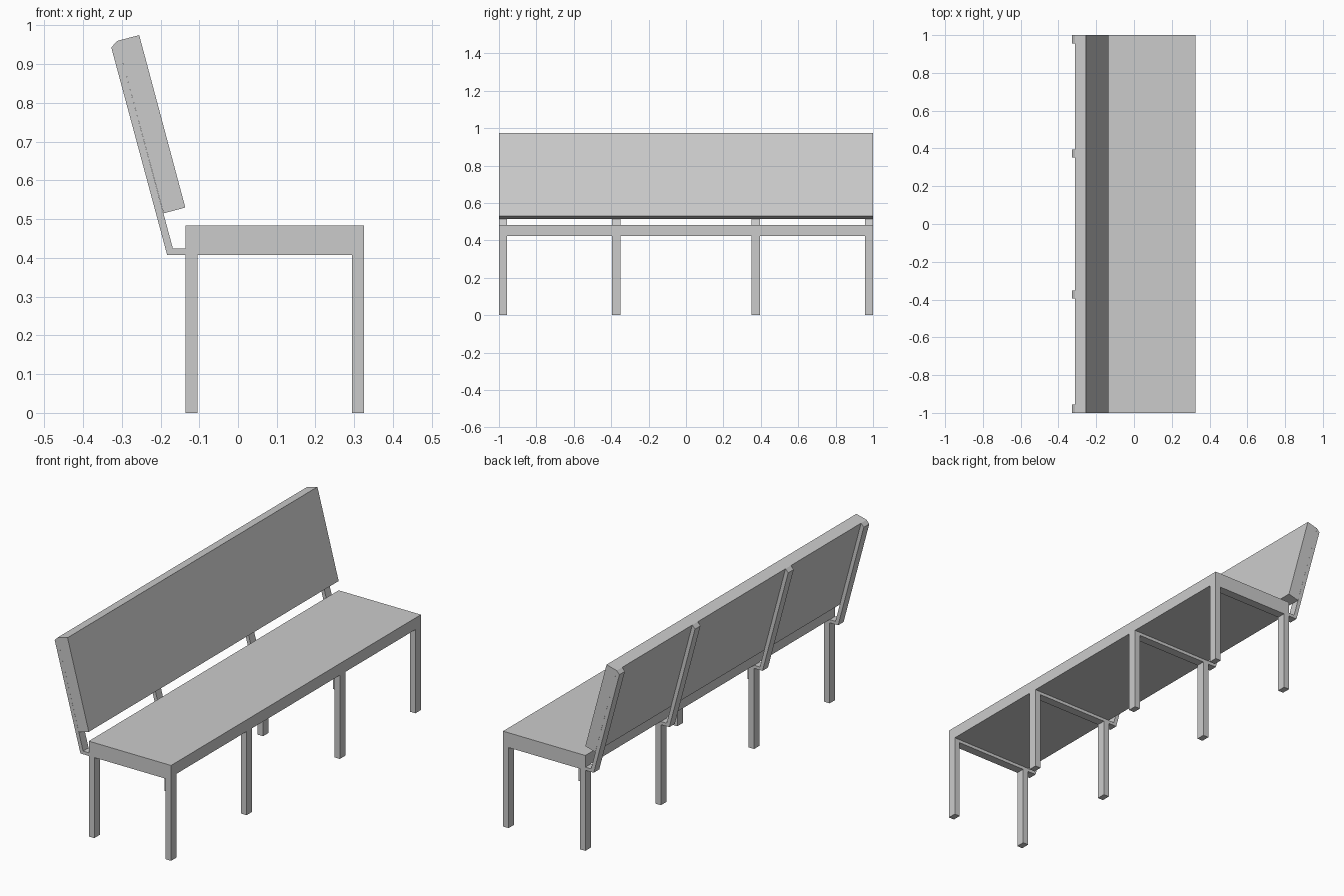
import bpy
import bmesh

if "Cube" in bpy.data.objects:
    bpy.data.objects.remove(bpy.data.objects["Cube"])


def extrude_profile(name, points, y0, y1):
    """Extrude a closed x-z outline from y0 to y1."""
    bm = bmesh.new()
    face = bm.faces.new([bm.verts.new((x, y0, z)) for x, z in points])
    result = bmesh.ops.extrude_face_region(bm, geom=[face])
    verts = [v for v in result["geom"] if isinstance(v, bmesh.types.BMVert)]
    bmesh.ops.translate(bm, verts=verts, vec=(0, y1 - y0, 0))
    bmesh.ops.recalc_face_normals(bm, faces=bm.faces)
    mesh = bpy.data.meshes.new(name)
    bm.to_mesh(mesh)
    bm.free()
    obj = bpy.data.objects.new(name, mesh)
    bpy.context.collection.objects.link(obj)
    return obj


def rect(x0, x1, z0, z1):
    return [(x0, z0), (x1, z0), (x1, z1), (x0, z1)]


SEAT_BOTTOM, BAR_BOTTOM = 0.424, 0.408
BACK_X, FRONT_X, LEG_DEPTH, LEG_WIDTH = -0.136, 0.325, 0.031, 0.044

# Seat board
extrude_profile("seat", rect(BACK_X, FRONT_X, SEAT_BOTTOM, 0.483), -1, 1)

# Reclined backrest board
extrude_profile("backrest", [(-0.192, 0.515), (-0.136, 0.530),
                             (-0.255, 0.975), (-0.312, 0.960)], -1, 1)

# Bent support: bar under the seat, turning up behind the backrest
support = [(FRONT_X - LEG_DEPTH, BAR_BOTTOM), (FRONT_X - LEG_DEPTH, SEAT_BOTTOM),
           (-0.168, SEAT_BOTTOM), (-0.312, 0.960),
           (-0.327, 0.943), (-0.183, BAR_BOTTOM)]

# Four evenly placed frames, outer ones flush with the ends
for i, y in enumerate((-1, -0.395, 0.395 - LEG_WIDTH, 1 - LEG_WIDTH), 1):
    y1 = y + LEG_WIDTH
    extrude_profile(f"support_{i}", support, y, y1)
    extrude_profile(f"front_leg_{i}", rect(FRONT_X - LEG_DEPTH, FRONT_X, 0, SEAT_BOTTOM), y, y1)
    extrude_profile(f"back_leg_{i}", rect(BACK_X, BACK_X + LEG_DEPTH, 0, BAR_BOTTOM), y, y1)
